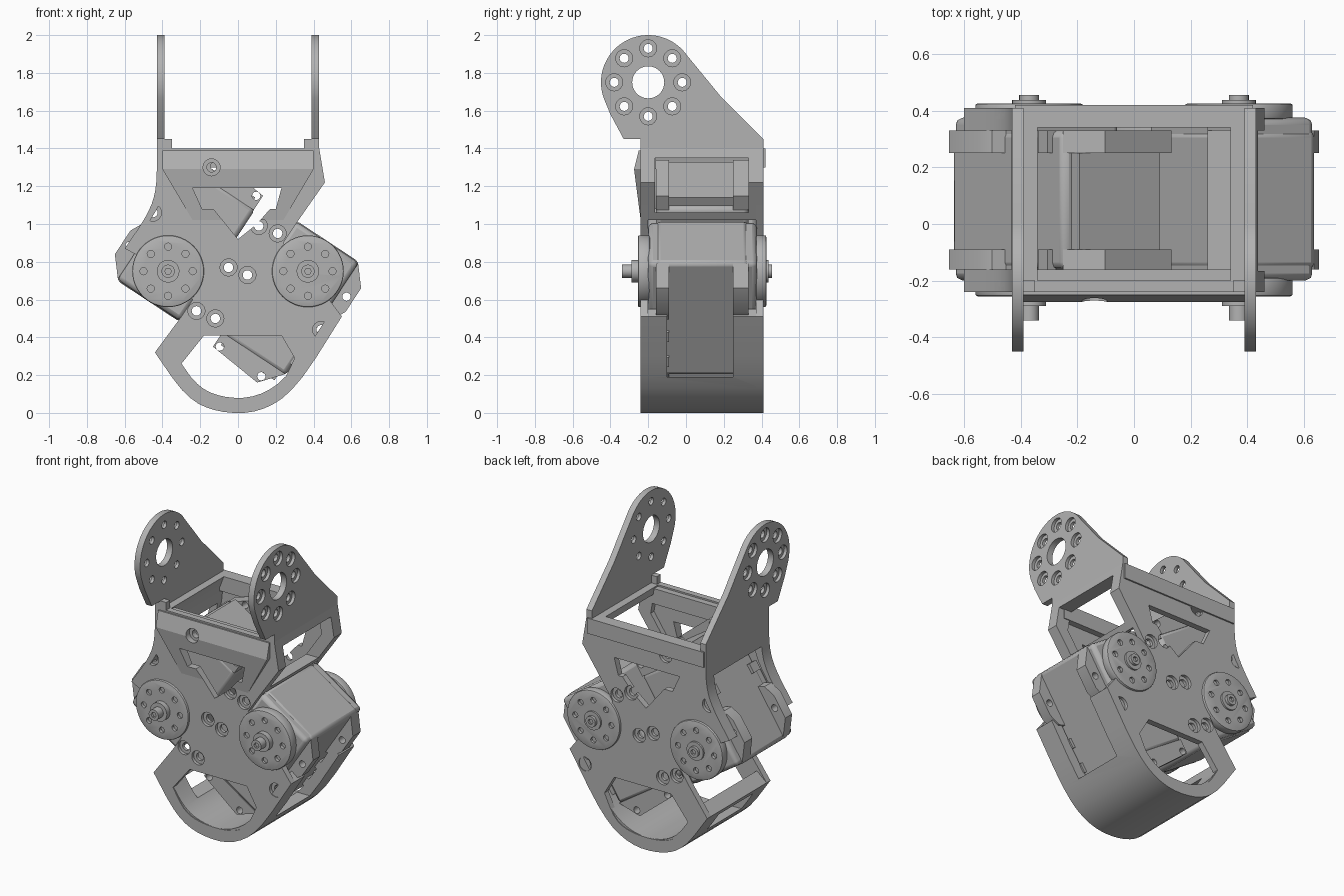
import bpy, bmesh
from math import sin, cos, radians, tau
from mathutils import Vector

cube = bpy.data.objects.get("Cube")
if cube:
    bpy.data.objects.remove(cube)

grey = bpy.data.materials.new("plain grey")
grey.use_nodes = True
tone = (0.45, 0.45, 0.45, 1)
grey.diffuse_color = tone
grey.node_tree.nodes["Principled BSDF"].inputs["Base Color"].default_value = tone
parts = []


def add_prism(bm, pts, lo, hi, axis="y"):
    """Extrude an outline: (x, z) along y, or (y, z) along x."""
    place = (lambda a, b, t: (a, t, b)) if axis == "y" else (lambda a, b, t: (t, a, b))
    rings = [[bm.verts.new(place(a, b, t)) for a, b in pts] for t in (lo, hi)]
    n = len(pts)
    faces = [bm.faces.new(rings[0]), bm.faces.new(rings[1][::-1])]
    for i in range(n):
        j = (i + 1) % n
        faces.append(bm.faces.new((rings[0][j], rings[0][i], rings[1][i], rings[1][j])))
    bmesh.ops.recalc_face_normals(bm, faces=faces)


def build(name, *solids, bevel=0):
    bm = bmesh.new()
    for s in solids:
        add_prism(bm, *s)
    mesh = bpy.data.meshes.new(name)
    bm.to_mesh(mesh)
    bm.free()
    mesh.materials.append(grey)
    ob = bpy.data.objects.new(name, mesh)
    bpy.context.scene.collection.objects.link(ob)
    if bevel:
        mod = ob.modifiers.new("soft edges", "BEVEL")
        mod.width, mod.segments, mod.limit_method = bevel, 2, "ANGLE"
    parts.append(ob)
    return ob


def cut(ob, *solids):
    """Subtract solids from a part and bake the result."""
    cutter = build("cutter", *solids)
    parts.remove(cutter)
    cutter.hide_render = True
    mod = ob.modifiers.new("cut", "BOOLEAN")
    mod.operation, mod.solver, mod.object = "DIFFERENCE", "EXACT", cutter
    deps = bpy.context.evaluated_depsgraph_get()
    baked = bpy.data.meshes.new_from_object(ob.evaluated_get(deps))
    ob.modifiers.clear()
    ob.data = baked
    bpy.data.objects.remove(cutter)


def circle(c, r, n=24):
    return [(c[0] + r * cos(tau * i / n), c[1] + r * sin(tau * i / n)) for i in range(n)]


def ring(c, r, n=8):
    return circle(c, r, n)


def rect(a0, a1, b0, b1):
    return [(a0, b0), (a1, b0), (a1, b1), (a0, b1)]


def soft(pts, rounds=3):
    """Round the inner corners of an open polyline."""
    for _ in range(rounds):
        new = [pts[0]]
        for i, (p, q) in enumerate(zip(pts, pts[1:])):
            p, q = Vector(p), Vector(q)
            if i > 0:
                new.append(tuple(p.lerp(q, 0.25)))
            if i < len(pts) - 2:
                new.append(tuple(p.lerp(q, 0.75)))
        pts = new + [pts[-1]]
    return pts


# Shared outlines of the bracket
FRONT, BACK, T = -0.24, 0.41, 0.04
left_arc = soft([(-0.43, 1.4), (-0.43, 1.12), (-0.6, 0.87)])
base_outer = soft([(0.55, 0.51), (0.23, 0), (-0.22, 0), (-0.44, 0.32)])
base_inner = soft([(0.5, 0.55), (0.2, 0.08), (-0.19, 0.08), (-0.37, 0.38)])
outline = ([(0.43, 1.4), (0.46, 1.22), (0.32, 1.02), (0.24, 0.9), (0.37, 0.75)]
           + base_outer + [(-0.3, 0.51), (-0.24, 0.6), (-0.37, 0.75)] + left_arc[::-1])
upper_window = [(-0.24, 1.19), (-0.19, 1.08), (-0.13, 1.08), (0, 0.92),
                (0.1, 1.0), (0.17, 1.08), (0.2, 1.08), (0.23, 1.19)]
lower_window = (soft([(0.3, 0.29), (0.2, 0.08), (-0.19, 0.08), (-0.3, 0.26)])
                + [(-0.18, 0.41), (0.23, 0.41)])
screws = [(-0.45, 1.06), (-0.14, 1.3), (0.11, 0.99), (0.21, 0.95), (-0.05, 0.77),
          (0.05, 0.73), (-0.22, 0.54), (-0.12, 0.5), (0.44, 0.44)]
windows = [(w, -1, 1) for w in (upper_window, lower_window)]
through = [(circle(s, 0.025, 16), -1, 1) for s in screws]

# Front and back plates with windows and counterbored screw holes
for name, y0, bore in (("front_plate", FRONT, (-0.4, FRONT + 0.02)),
                       ("back_plate", BACK - T, (BACK - 0.02, 0.5))):
    plate = build(name, (outline, y0, y0 + T))
    cut(plate, *windows)
    cut(plate, *[(circle(s, 0.045), *bore) for s in screws])
    cut(plate, *through)

# Sloped front panel and top bars
panel = build("front_panel", ([(-0.24, 1.02), (0.24, 1.02), (0.4, 1.29), (-0.4, 1.29)], FRONT, -0.2))
bar = build("front_bar", (rect(-0.4, 0.4, 1.29, 1.39), -0.25, -0.16))
for ob in (panel, bar):
    for v in ob.data.vertices:
        if abs(v.co.z - 1.29) < 0.001 and v.co.y < -0.21:
            v.co.y = -0.275
cut(panel, windows[0])
for ob in (panel, bar):
    cut(ob, (circle(screws[1], 0.045), -0.4, -0.235))
    cut(ob, through[1])
build("back_bar", (rect(-0.42, 0.42, 1.3, 1.4), 0.34, 0.42))

# Side walls joining the plates
left_wall = build("left_wall", (left_arc + [(x + 0.06, z + 0.04) for x, z in left_arc[:0:-1]]
                                + [(-0.34, 1.4)], FRONT, BACK))
cut(left_wall, (rect(-0.8, -0.2, 0.8, 1.22), -0.16, 0.33))
right_wall = build("right_wall", ([(0.43, 1.4), (0.46, 1.22), (0.32, 1.02), (0.26, 1.06),
                                   (0.37, 1.22), (0.34, 1.4)], FRONT, BACK))
cut(right_wall, (rect(0.2, 0.6, 1.06, 1.35), -0.165, 0.33))
base = build("base_wall", (base_outer + base_inner[::-1], FRONT + 0.005, BACK - 0.005))
cut(base, (rect(0.25, 0.8, 0.19, 0.7), -0.1, 0.25), (rect(-0.6, -0.2, 0.16, 0.28), -0.1, 0.25))

# Ears with a bolt circle
hub = (-0.2, 1.75)
ear_outline = [(hub[0] + 0.25 * cos(radians(a)), hub[1] + 0.25 * sin(radians(a)))
               for a in range(35, 201, 5)]
ear_outline += [(-0.4, 1.58), (-0.33, 1.45), (FRONT, 1.45), (FRONT, 1.38), (BACK, 1.38),
                (BACK, 1.45), (0.18, 1.68)]
for side, sign in (("left", 1), ("right", -1)):
    ear = build(side + "_ear", (ear_outline, *sorted((sign * 0.39, sign * 0.43)), "x"))
    cut(ear, *[(circle(c, 0.045), *sorted((sign * 0.41, sign * 0.6)), "x") for c in ring(hub, 0.18)])
    cut(ear, (circle(hub, 0.085, 32), -1, 1, "x"),
        *[(circle(c, 0.024, 16), -1, 1, "x") for c in ring(hub, 0.18)])
    build(side + "_ear_rib", (rect(*sorted((sign * 0.35, sign * 0.4)), 1.38, 1.45), FRONT, FRONT + T))

# Servos: a runs along the case, b across it
LONG, WIDE = Vector((0.55, 0.835)), Vector((0.835, -0.55))


def servo(side, sign):
    c = Vector((sign * 0.37, 0.75))

    def at(pts):
        return [tuple(c + sign * (LONG * a + WIDE * b)) for a, b in pts]

    def block(a0, a1, b0, b1):
        return at(rect(a0, a1, b0, b1))

    build(side + "_servo_case", (block(-0.53, 0.19, -0.205, 0.205), -0.16, 0.33), bevel=0.025)
    build(side + "_servo_gear_case", (block(-0.28, 0.185, -0.2, 0.2), -0.2, 0.375), bevel=0.025)
    build(side + "_servo_end", (block(-0.58, -0.5, -0.17, 0.17), -0.09, 0.25))
    rows = ((-0.16, -0.09), (0.25, 0.33))
    flange = at([(-0.52, -0.2), (-0.61, -0.2), (-0.64, 0.1), (-0.52, 0.2)])
    flanges = build(side + "_servo_flanges", *[(flange, *r) for r in rows])
    cut(flanges, *[(circle(p, 0.022, 16), -1, 1) for p in at([(-0.59, -0.17), (-0.6, 0.1)])])
    lug = [(-0.16, 0.19), (-0.14, 0.25), (-0.07, 0.285), (0.08, 0.285), (0.18, 0.2)]
    lugs = build(side + "_servo_lugs", *[(at(lug), *r) for r in rows])
    cut(lugs, *[(circle(p, 0.022, 16), -1, 1) for p in at([(0, 0.245)])])
    build(side + "_servo_clips", *[(block(a, a + 0.06, 0.19, 0.225), *r)
                                   for a in (-0.46, -0.3) for r in rows])

    # Output horns, front and back
    for face, y0, y1, tip in (("front", -0.19, -0.255, -0.34), ("back", 0.37, 0.425, 0.455)):
        out = 1 if y1 > y0 else -1
        horn = build(f"{side}_{face}_horn", (circle(c, 0.19, 48), *sorted((y0, y1))), bevel=0.008)
        cut(horn, *[(circle(p, 0.019, 12), *sorted((y1 - out * 0.02, y1 + out * 0.1)))
                    for p in ring(c, 0.13)])
        mid = y1 + (tip - y1) * 0.4
        build(f"{side}_{face}_hub", (circle(c, 0.06), *sorted((y1 - out * 0.01, mid))))
        pin = build(f"{side}_{face}_pin", (circle(c, 0.035), *sorted((y1, tip))))
        cut(pin, (circle(c, 0.018, 6), *sorted((tip - out * 0.015, tip + out * 0.1))))


servo("left", 1)
servo("right", -1)

# Keep edges sharp and round surfaces smooth
for ob in bpy.context.scene.objects:
    ob.select_set(ob in parts)
bpy.context.view_layer.objects.active = parts[0]
bpy.ops.object.shade_smooth_by_angle(angle=radians(30))
